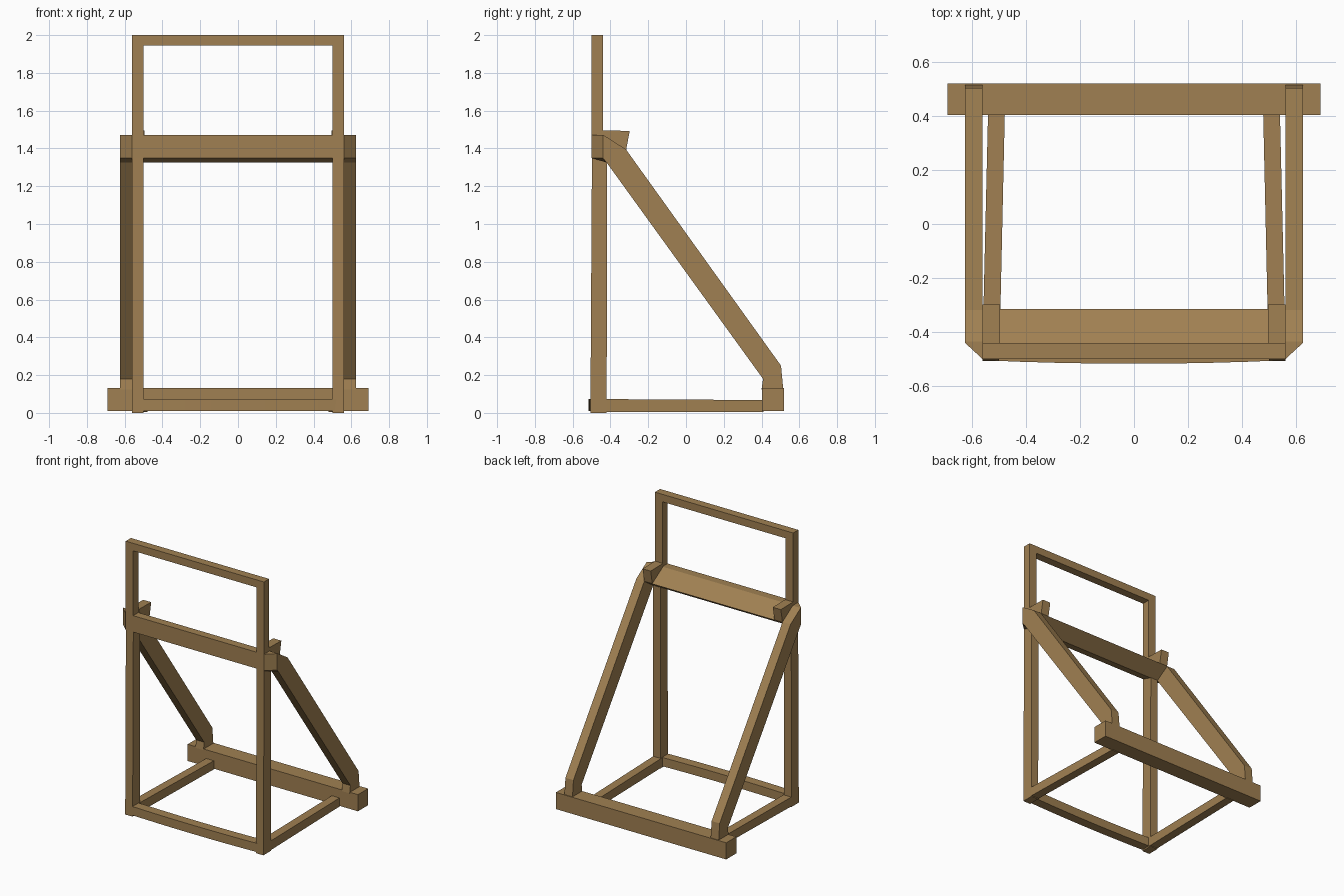
import bpy, bmesh

if "Cube" in bpy.data.objects:
    bpy.data.objects.remove(bpy.data.objects["Cube"])

wood = bpy.data.materials.new("brown wood")
wood.diffuse_color = (0.352, 0.216, 0.084, 1)
wood.use_nodes = True
wood.node_tree.nodes["Principled BSDF"].inputs["Base Color"].default_value = wood.diffuse_color


def loft(name, a, b, mirror=False):
    """Solid between two matching outlines, optionally mirrored over x."""
    bm = bmesh.new()
    va = [bm.verts.new(p) for p in a]
    vb = [bm.verts.new(p) for p in b]
    n = len(a)
    bm.faces.new(va)
    bm.faces.new(vb[::-1])
    for i in range(n):
        j = (i + 1) % n
        bm.faces.new((va[j], va[i], vb[i], vb[j]))
    bmesh.ops.recalc_face_normals(bm, faces=bm.faces)
    me = bpy.data.meshes.new(name)
    bm.to_mesh(me)
    bm.free()
    me.materials.append(wood)
    ob = bpy.data.objects.new(name, me)
    bpy.context.collection.objects.link(ob)
    if mirror:
        ob.modifiers.new("mirror", 'MIRROR').use_mirror_merge = False
    return ob


def prism(name, profile, x0, x1, mirror=False):
    """Extrude a (y, z) profile along x."""
    return loft(name, [(x0, y, z) for y, z in profile],
                [(x1, y, z) for y, z in profile], mirror)


def rect(y0, y1, z0, z1):
    return [(y0, z0), (y1, z0), (y1, z1), (y0, z1)]


# Front uprights, leaning very slightly
prism("front_post", [(-0.506, 0), (-0.42, 0), (-0.418, 1.34), (-0.498, 1.35)],
      0.5, 0.56, True)

# Upper frame
prism("upper_post", rect(-0.5, -0.44, 1.46, 2.0), 0.5, 0.56, True)
prism("upper_rail", rect(-0.5, -0.44, 1.945, 2.0), -0.5, 0.5)

# Crossbar with sloped back
prism("crossbar", [(-0.5, 1.35), (-0.5, 1.47), (-0.44, 1.47),
                   (-0.315, 1.393), (-0.42, 1.325)], -0.56, 0.56)

# Small blocks on the crossbar ends
prism("corner_block", [(-0.44, 1.46), (-0.44, 1.495), (-0.298, 1.493),
                       (-0.317, 1.392)], 0.495, 0.56, True)

# Diagonal braces, outer front corner chamfered
brace = [(-0.5, 1.35), (-0.5, 1.47), (-0.435, 1.47), (-0.318, 1.395),
         (0.503, 0.25), (0.515, 0.125), (0.40, 0.125), (0.408, 0.18),
         (-0.42, 1.325)]
loft("diagonal_brace", [(0.56, y, z) for y, z in brace],
     [(0.625, max(y, -0.44), z) for y, z in brace], True)

# Rear foot beam
prism("rear_beam", rect(0.403, 0.52, 0.01, 0.132), -0.69, 0.69)

# Bottom side rails, tapering in toward the back
loft("side_rail",
     [(0.497, -0.44, 0.005), (0.56, -0.44, 0.005), (0.56, -0.44, 0.073), (0.497, -0.44, 0.073)],
     [(0.478, 0.41, 0.005), (0.54, 0.41, 0.005), (0.54, 0.41, 0.068), (0.478, 0.41, 0.068)], True)

# Bottom front rail, bowed gently forward
bow = [(x * 0.14, -0.517 + 0.013 * (x / 4) ** 2) for x in range(-4, 5)]
outline = bow + [(x, y + 0.07) for x, y in reversed(bow)]
loft("front_rail", [(x, y, 0.01) for x, y in outline],
     [(x, y, 0.074) for x, y in outline])
